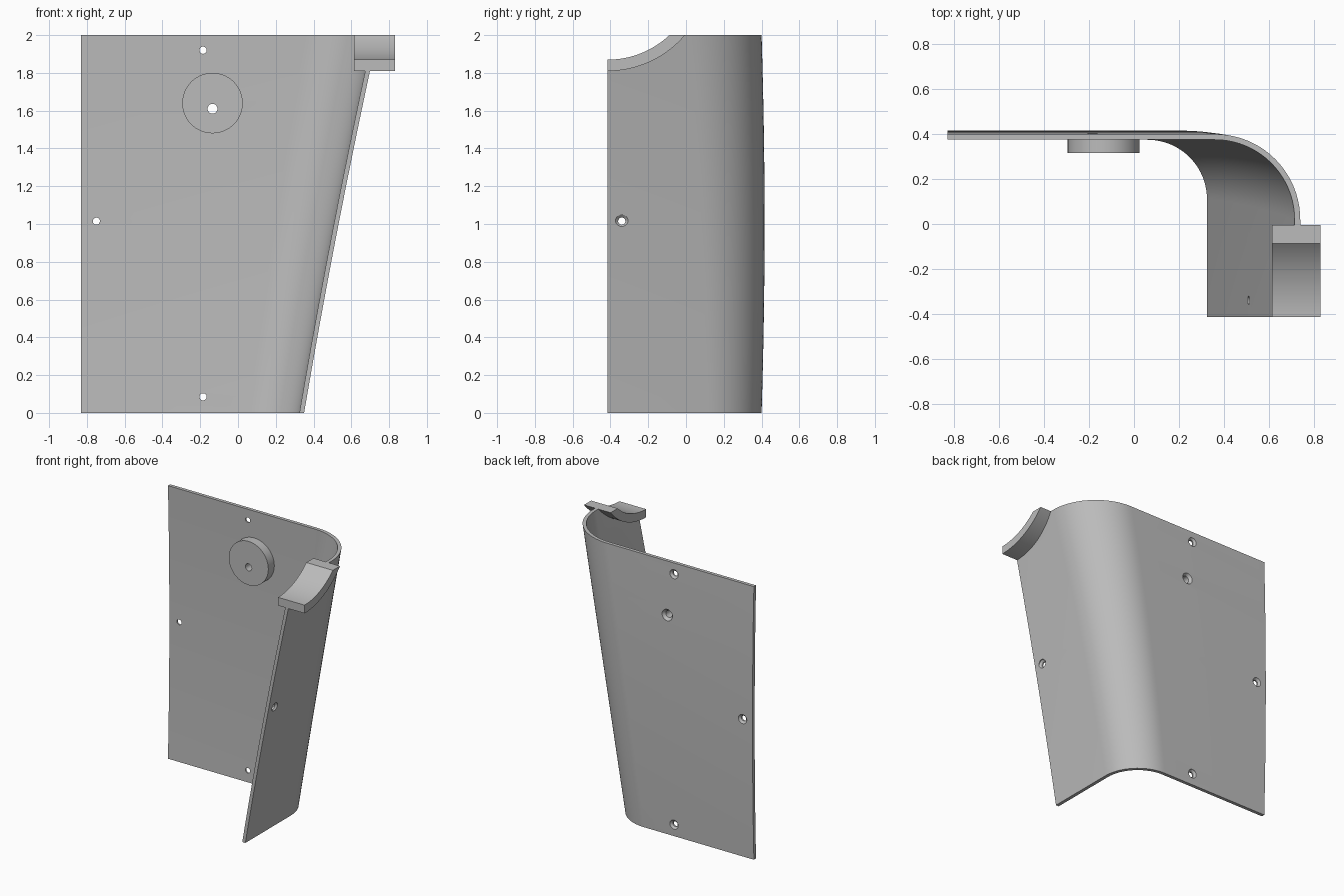
import bpy, bmesh, math
from mathutils import Matrix, Vector

cube = bpy.data.objects.get("Cube")
if cube:
    bpy.data.objects.remove(cube, do_unlink=True)

grey = bpy.data.materials.new("plain grey")
grey.use_nodes = True
colour = (0.5, 0.5, 0.5, 1)
grey.diffuse_color = colour
grey.node_tree.nodes["Principled BSDF"].inputs["Base Color"].default_value = colour

THICK = 0.025
LEFT, FRONT, TOP = -0.83, -0.415, 2.0
SADDLE_Y, SADDLE_Z, SADDLE_R, SADDLE_T = -0.415, 2.347, 0.537, 0.06


def back_y(z):
    return 0.4 + 0.016 * (1 - (z - 1) ** 2)


def side_x(z):
    return 0.35 + 0.17 * z + 0.0125 * z * z


def make(name, rings, closed=False):
    """Skin a list of equal rings of points into a solid."""
    bm = bmesh.new()
    loops = [[bm.verts.new(p) for p in ring] for ring in rings]
    n = len(loops[0])
    pairs = list(zip(loops, loops[1:]))
    for a, b in pairs:
        for i in range(n):
            j = (i + 1) % n
            bm.faces.new((a[i], a[j], b[j], b[i]))
    bm.faces.new(loops[0])
    bm.faces.new(loops[-1])
    bmesh.ops.recalc_face_normals(bm, faces=bm.faces)
    mesh = bpy.data.meshes.new(name)
    bm.to_mesh(mesh)
    bm.free()
    obj = bpy.data.objects.new(name, mesh)
    bpy.context.collection.objects.link(obj)
    mesh.materials.append(grey)
    return obj


def lathe(name, profile, centre, axis, sides=32):
    """Revolve (radius, height) pairs about an axis through centre."""
    turn = Vector((0, 0, 1)).rotation_difference(Vector(axis)).to_matrix().to_4x4()
    place = Matrix.Translation(centre) @ turn
    angles = [math.tau * i / sides for i in range(sides)]
    return make(name, [[place @ Vector((r * math.cos(a), r * math.sin(a), h))
                        for a in angles] for r, h in profile])


def cut(obj, cutter):
    mod = obj.modifiers.new("cut", "BOOLEAN")
    mod.operation, mod.solver, mod.object = "DIFFERENCE", "EXACT", cutter
    bpy.context.view_layer.objects.active = obj
    bpy.ops.object.modifier_apply(modifier=mod.name)


def smooth(obj):
    bpy.ops.object.select_all(action="DESELECT")
    obj.select_set(True)
    bpy.context.view_layer.objects.active = obj
    bpy.ops.object.shade_smooth_by_angle(angle=math.radians(30))


def panel_ring(z, steps=20):
    """Section of the bent sheet: flat back, round corner, flat side."""
    radius = 0.29 + 0.045 * z
    cx, cy = side_x(z) - radius, back_y(z) - radius

    def line(r):
        bend = [(math.pi / 2) * (1 - i / steps) for i in range(steps + 1)]
        return ([(LEFT, cy + r, z)]
                + [(cx + r * math.cos(a), cy + r * math.sin(a), z) for a in bend]
                + [(cx + r, FRONT, z)])
    return line(radius) + line(radius - THICK)[::-1]


# Bent cover panel
panel = make("bent_panel", [panel_ring(TOP * i / 24) for i in range(25)])

# Round boss on the inner face
boss = lathe("round_boss", [(0.16, 0), (0.16, 0.08)], (-0.135, 0.315, 1.64), (0, 1, 0), 64)

# Curved saddle on the upper front corner
dz = SADDLE_Z - TOP


def saddle_arc(x, r, steps=24):
    end = math.acos(dz / r)
    return [(x, SADDLE_Y + r * math.sin(end * i / steps),
             SADDLE_Z - r * math.cos(end * i / steps)) for i in range(steps + 1)]


saddle = make("curved_saddle", [saddle_arc(x, SADDLE_R)
                                + saddle_arc(x, SADDLE_R - SADDLE_T)[::-1]
                                for x in (0.615, 0.83)])

# Trim the side wall under the saddle
trim_r = SADDLE_R - 0.01
cutters = [lathe("saddle_trim", [(trim_r, 0), (trim_r, 0.6)],
                 (0.45, SADDLE_Y, SADDLE_Z), (1, 0, 0), 128)]
cut(panel, cutters[0])


# Countersunk screw holes, opening outwards
def countersink(name, centre, axis, r, wide, depth):
    cutter = lathe(name, [(r, -0.2), (r, -depth), (wide, 0), (wide, 0.05)], centre, axis)
    cutters.append(cutter)
    cut(panel, cutter)
    return cutter


for x, z in ((-0.185, 1.92), (-0.185, 0.085), (-0.75, 1.015)):
    countersink("back_hole", (x, back_y(z), z), (0, 1, 0), 0.019, 0.034, 0.014)
countersink("side_hole", (side_x(1.015), -0.34, 1.015), (1, 0, 0), 0.019, 0.034, 0.014)
cut(boss, countersink("boss_hole", (-0.135, back_y(1.61), 1.61), (0, 1, 0), 0.026, 0.042, 0.02))

for cutter in cutters:
    bpy.data.objects.remove(cutter, do_unlink=True)
for part in (panel, boss, saddle):
    smooth(part)
